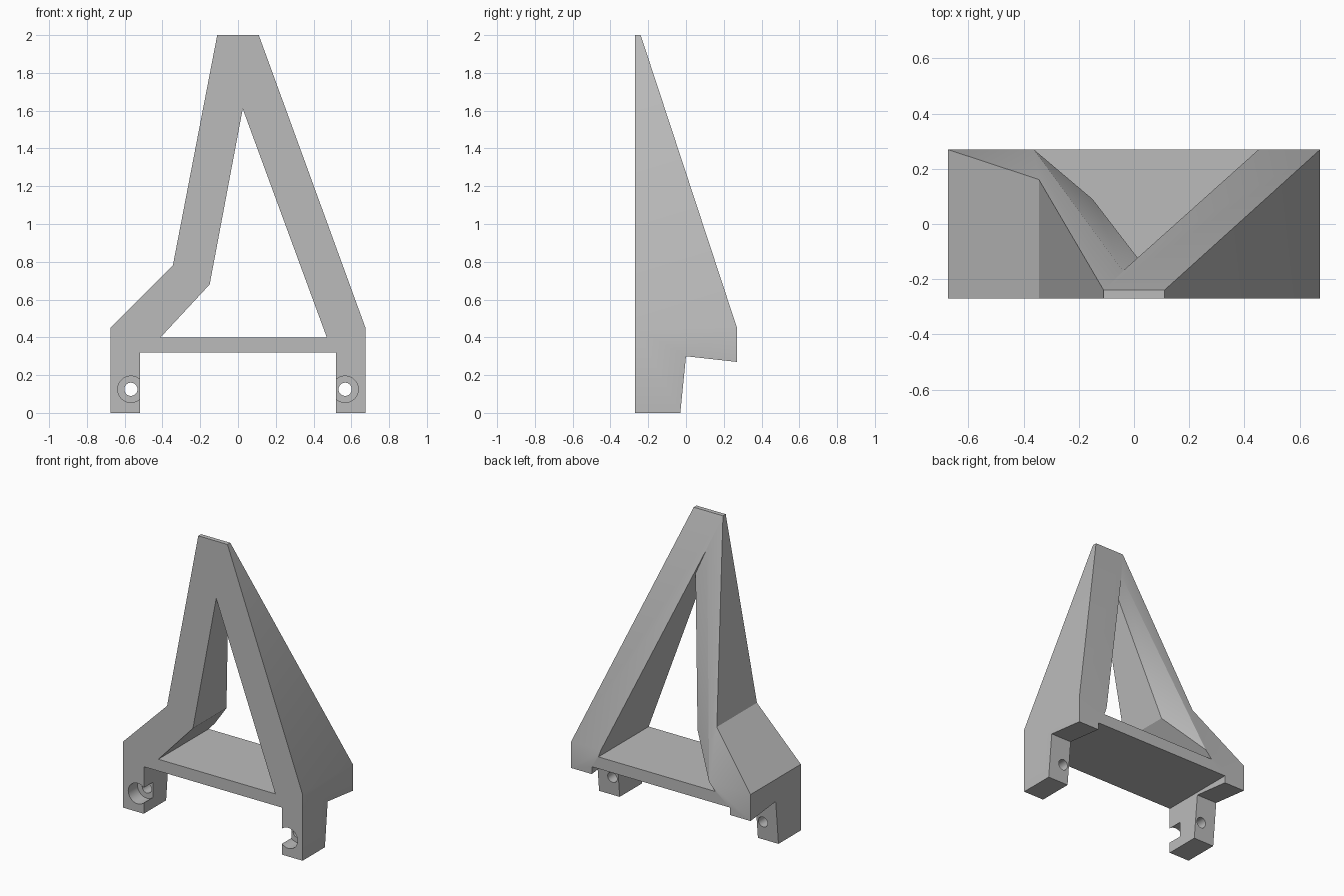
import bpy
import bmesh
import math
from mathutils import Vector

cube = bpy.data.objects.get("Cube")
if cube:
    bpy.data.objects.remove(cube, do_unlink=True)

FRONT, BACK = -0.27, 0.27

grey = bpy.data.materials.new("plain grey")
grey.use_nodes = True
colour = (0.5, 0.5, 0.5, 1)
grey.diffuse_color = colour
grey.node_tree.nodes["Principled BSDF"].inputs["Base Color"].default_value = colour


def add_object(name, bm):
    bmesh.ops.recalc_face_normals(bm, faces=bm.faces[:])
    mesh = bpy.data.meshes.new(name)
    bm.to_mesh(mesh)
    bm.free()
    ob = bpy.data.objects.new(name, mesh)
    bpy.context.collection.objects.link(ob)
    mesh.materials.append(grey)
    return ob


def prism(name, points, offset):
    """Sweep a flat polygon along an offset."""
    bm = bmesh.new()
    face = bm.faces.new([bm.verts.new(p) for p in points])
    swept = bmesh.ops.extrude_face_region(bm, geom=[face], use_keep_orig=True)
    moved = [g for g in swept["geom"] if isinstance(g, bmesh.types.BMVert)]
    bmesh.ops.translate(bm, verts=moved, vec=Vector(offset))
    return add_object(name, bm)


def hull(name, points):
    bm = bmesh.new()
    for p in points:
        bm.verts.new(p)
    bmesh.ops.convex_hull(bm, input=bm.verts[:])
    return add_object(name, bm)


def bore(name, x, z, radius, start, end):
    ring = [(x + radius * math.cos(math.tau * i / 32), start,
             z + radius * math.sin(math.tau * i / 32)) for i in range(32)]
    return prism(name, ring, (0, end - start, 0))


def cut(target, cutter):
    cutter.hide_render = True
    mod = target.modifiers.new("cut", 'BOOLEAN')
    mod.operation = 'DIFFERENCE'
    mod.solver = 'EXACT'
    mod.object = cutter
    bpy.context.view_layer.objects.active = target
    bpy.ops.object.modifier_apply(modifier=mod.name)
    bpy.data.objects.remove(cutter, do_unlink=True)


# Outline of the frame with its two legs
outline = [(-0.675, 0), (-0.675, 0.45), (-0.345, 0.78), (-0.11, 2), (0.11, 2),
           (0.675, 0.45), (0.675, 0), (0.52, 0), (0.52, 0.32),
           (-0.52, 0.32), (-0.52, 0)]
frame = prism("frame_bracket", [(x, FRONT, z) for x, z in outline],
              (0, BACK - FRONT, 0))

# Window through the frame
window = [(-0.41, 0.4), (-0.15, 0.68), (0.025, 1.61), (0.47, 0.4)]
cut(frame, prism("window_cutter", [(x, -0.5, z) for x, z in window], (0, 1, 0)))

# Flared relief behind the bent side of the window
flare = [(-0.363, 0.27, 0.45), (-0.15, 0.09, 0.68),
         (0.025, -0.138, 1.61), (-0.041, -0.17, 1.79)]
cut(frame, hull("flare_cutter",
                flare + [(x, y + 0.5, z) for x, y, z in flare]))

# Sloping back
slope = [(-0.5, -0.24, 2), (-0.5, 0.27, 0.45), (-0.5, 0.6, -0.553 + 0.0),
         (-0.5, 0.8, 2.4), (-0.5, -0.3716, 2.4)]
slope = [(-1, y, z) for _, y, z in slope]
cut(frame, prism("slope_cutter", slope, (2, 0, 0)))

# Step under the back of the legs
step = [(-1, -0.04, -0.1), (-1, 0, 0.3), (-1, 0.5, 0.244), (-1, 0.5, -0.1)]
cut(frame, prism("step_cutter", step, (2, 0, 0)))

# Counterbored screw holes in the legs
for side in (-1, 1):
    cut(frame, bore("hole_cutter", side * 0.567, 0.125, 0.035, -0.5, 0.5))
    cut(frame, bore("counterbore_cutter", side * 0.567, 0.125, 0.07, -0.5, -0.17))

# Smooth the bores and keep the other edges crisp
bpy.ops.object.select_all(action='DESELECT')
frame.select_set(True)
bpy.context.view_layer.objects.active = frame
bpy.ops.object.shade_smooth_by_angle(angle=math.radians(30))
